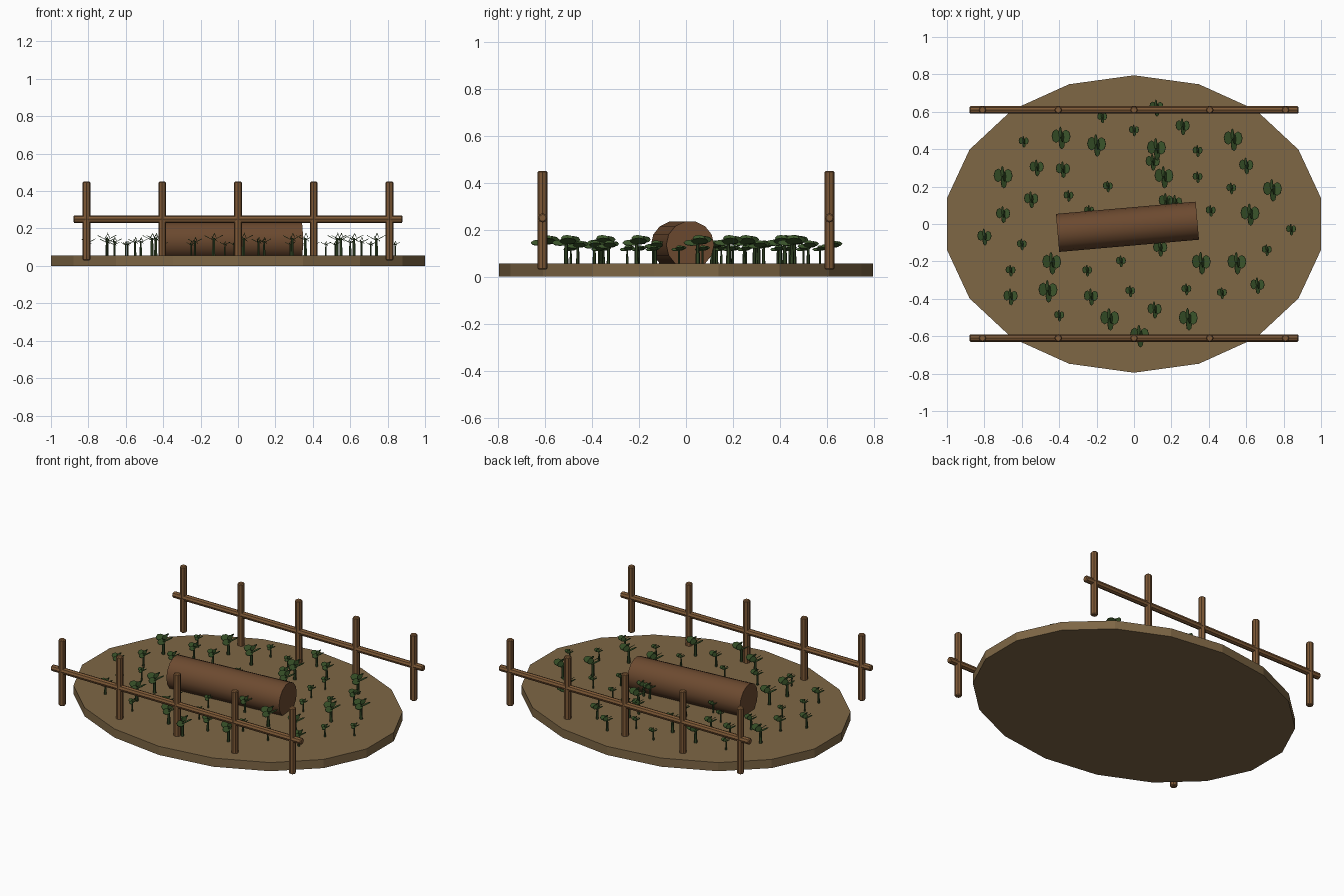
import bpy, bmesh
from math import radians, pi, cos, sin
from mathutils import Matrix, Vector

if "Cube" in bpy.data.objects:
    bpy.data.objects.remove(bpy.data.objects["Cube"])


def material(name, rgb):
    m = bpy.data.materials.new(name)
    m.diffuse_color = (*rgb, 1)
    m.use_nodes = True
    m.node_tree.nodes["Principled BSDF"].inputs["Base Color"].default_value = m.diffuse_color
    return m


SOIL = material("soil", (0.21, 0.135, 0.06))
WOOD = material("fence_wood", (0.21, 0.10, 0.037))
BARK = material("bark", (0.15, 0.068, 0.029))
STEM = material("stem", (0.035, 0.065, 0.02))
LEAF = material("leaf", (0.045, 0.095, 0.025))


def cylinder(name, sides, r, length, loc, rot=(0, 0, 0), mat=None, bevel=0):
    bpy.ops.mesh.primitive_cylinder_add(vertices=sides, radius=r, depth=length,
                                        location=loc, rotation=rot)
    ob = bpy.context.object
    ob.name = name
    ob.data.materials.append(mat)
    if bevel:
        mod = ob.modifiers.new("worn_edges", 'BEVEL')
        mod.width = bevel
        mod.segments = 1
        mod.limit_method = 'ANGLE'
        mod.angle_limit = radians(60)
    return ob


# Oval ground slab, 18 sides
ground = cylinder("ground", 18, 1, 0.055, (0, 0, 0.0275), mat=SOIL)
ground.scale = (1 / cos(radians(10)), 0.795, 1)

# Fences on both long sides
for side, y in (("front", -0.61), ("back", 0.61)):
    for i in range(5):
        cylinder(f"{side}_post_{i + 1}", 8, 0.021, 0.42,
                 (-0.81 + 0.405 * i, y, 0.24), mat=WOOD, bevel=0.005)
    cylinder(f"{side}_rail", 8, 0.02, 1.76, (0, y, 0.25),
             (0, pi / 2, 0), WOOD, 0.005)

# Fallen log
log = cylinder("fallen_log", 14, 0.102, 0.75, (-0.035, -0.015, 0.135),
               (0, pi / 2, radians(5)), BARK)
bpy.ops.object.shade_smooth_by_angle(angle=radians(40))

# Seedling positions grouped by size
PLANTS = {
    1.0: [(-.39, .46), (-.20, .42), (.12, .40), (.53, .45), (-.70, .25),
          (.16, .25), (.74, .18), (-.44, -.21), (.36, -.21), (.55, -.21),
          (-.46, -.36), (-.13, -.51), (.03, -.60), (.62, .05), (.29, -.51)],
    0.75: [(.12, .62), (.26, .52), (-.52, .30), (.10, .33), (.60, .31),
           (-.70, .05), (-.55, .13), (-.80, -.07), (.14, -.13), (-.23, -.39),
           (.11, -.46), (.66, -.33), (-.66, -.39), (-.38, .29), (.17, .12),
           (.22, .11)],
    0.52: [(-.59, .44), (-.17, .57), (0, .50), (.34, .39), (-.35, .15),
           (-.14, .20), (.34, .25), (.52, .19), (-.60, -.11), (-.66, -.25),
           (-.25, -.25), (-.07, -.20), (.71, -.14), (.84, -.03), (.41, .07),
           (-.40, -.49), (-.02, -.36), (.28, -.35), (.47, -.37), (-.24, .07)],
}
# Leaf centre x, y, z, half width, half length, tilt about y
LEAVES = [(-.026, .010, .098, .027, .036, 28),
          (.026, .008, .100, .027, .036, -28),
          (.004, -.026, .092, .020, .034, 38),
          (-.004, .030, .106, .016, .030, -62),
          (.008, .004, .112, .014, .026, 66)]
stems, leaves = bmesh.new(), bmesh.new()
for size, spots in PLANTS.items():
    for x, y in spots:
        h = 0.035 + 0.065 * size
        bmesh.ops.create_cone(stems, cap_ends=True, segments=6,
                              radius1=.010 * size, radius2=.007 * size, depth=h,
                              matrix=Matrix.Translation((x, y, .05 + h / 2)))
        for lx, ly, lz, w, l, tilt in LEAVES:
            centre = Vector((x + lx * size, y + ly * size,
                             .05 + h + (lz - .098) * size))
            rot = Matrix.Rotation(radians(tilt), 3, 'Y')
            ring = [Vector((w * cos(k * pi / 4), l * sin(k * pi / 4), 0)) * size
                    for k in range(8)]
            leaves.faces.new([leaves.verts.new(centre + rot @ p) for p in ring])

for name, bm, mat in (("seedling_stems", stems, STEM),
                      ("seedling_leaves", leaves, LEAF)):
    mesh = bpy.data.meshes.new(name)
    bm.to_mesh(mesh)
    bm.free()
    mesh.materials.append(mat)
    ob = bpy.data.objects.new(name, mesh)
    bpy.context.collection.objects.link(ob)
# Give the leaves a little thickness
solid = bpy.data.objects["seedling_leaves"].modifiers.new("thickness", 'SOLIDIFY')
solid.thickness = 0.003
solid.offset = 0
